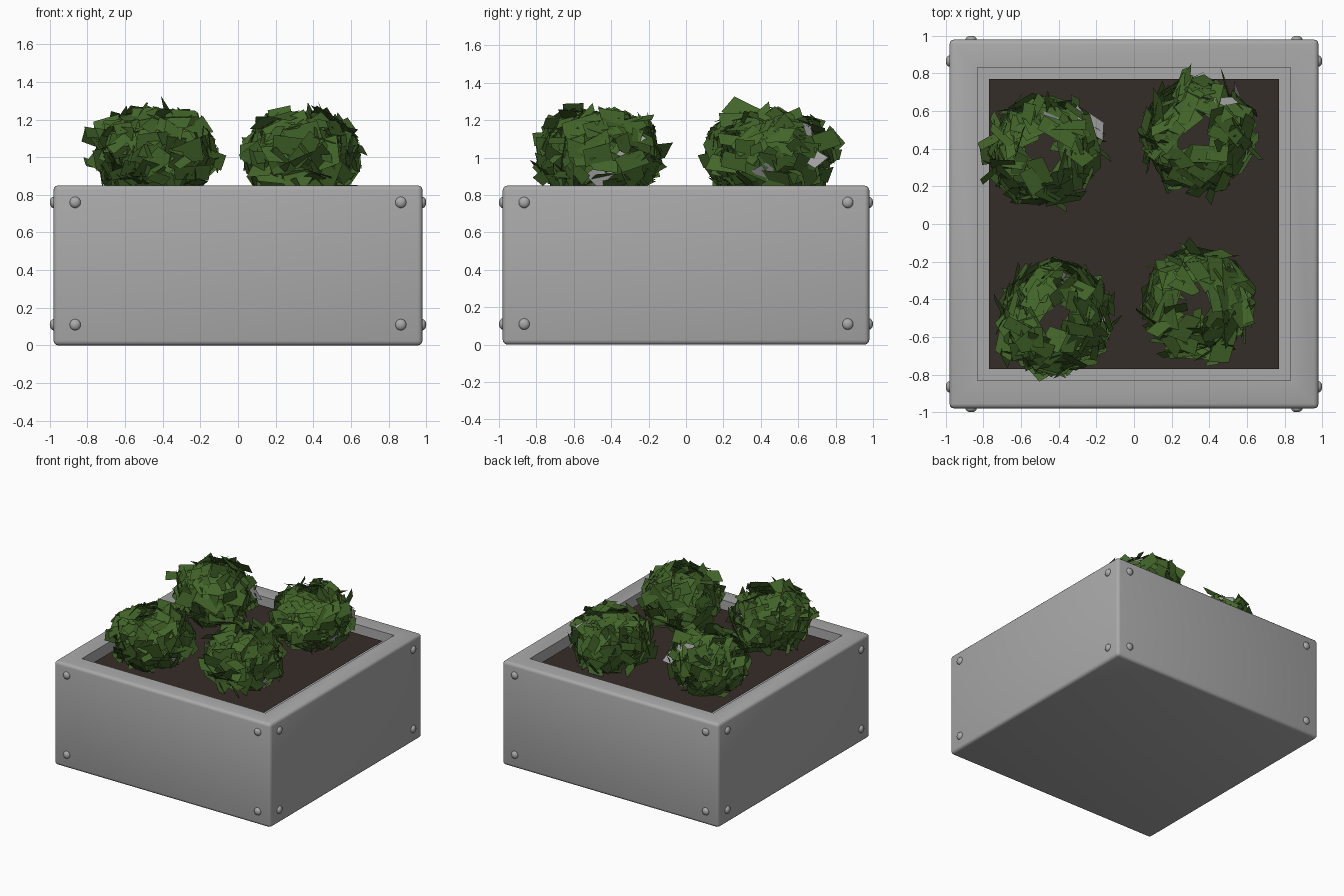
import bpy, bmesh, math, random
from mathutils import Vector, Matrix

if "Cube" in bpy.data.objects:
    bpy.data.objects.remove(bpy.data.objects["Cube"])

random.seed(7)


def material(name, rgb):
    m = bpy.data.materials.new(name)
    m.diffuse_color = (*rgb, 1)
    m.use_nodes = True
    m.node_tree.nodes["Principled BSDF"].inputs["Base Color"].default_value = m.diffuse_color
    return m


GREY = material("planter grey", (0.40, 0.40, 0.40))
SOIL = material("soil brown", (0.036, 0.026, 0.021))
GREEN = material("leaf green", (0.055, 0.13, 0.022))


def make_object(name, bm, *mats):
    mesh = bpy.data.meshes.new(name)
    bm.to_mesh(mesh)
    bm.free()
    for m in mats:
        mesh.materials.append(m)
    ob = bpy.data.objects.new(name, mesh)
    bpy.context.collection.objects.link(ob)
    return ob


def smooth(ob, angle):
    bpy.ops.object.select_all(action='DESELECT')
    ob.select_set(True)
    bpy.context.view_layer.objects.active = ob
    bpy.ops.object.shade_smooth_by_angle(angle=math.radians(angle))


# Planter box: rounded block with a recess sunk into its top
HALF, HEIGHT, INNER = 0.98, 0.85, 0.77
bm = bmesh.new()
bmesh.ops.create_cube(bm, size=1, matrix=Matrix.Translation((0, 0, HEIGHT / 2))
                      @ Matrix.Diagonal((2 * HALF, 2 * HALF, HEIGHT, 1)))
outer_edges = list(bm.edges)
top = max(bm.faces, key=lambda f: f.calc_center_median().z)
bmesh.ops.inset_region(bm, faces=[top], thickness=HALF - INNER)
pit = bmesh.ops.extrude_discrete_faces(bm, faces=[top])['faces'][0]
bmesh.ops.translate(bm, verts=pit.verts, vec=(0, 0, -0.12))
bmesh.ops.bevel(bm, geom=outer_edges, offset=0.025, segments=3, profile=0.5,
                affect='EDGES')
smooth(make_object("planter_box", bm, GREY), 40)

# Soil surface just below the rim
bm = bmesh.new()
bmesh.ops.create_grid(bm, x_segments=1, y_segments=1, size=INNER,
                      matrix=Matrix.Translation((0, 0, 0.81)))
make_object("soil", bm, SOIL)

# Domed rivets, four on every side
bm = bmesh.new()
for side in range(4):
    turn = Matrix.Rotation(side * math.pi / 2, 4, 'Z')
    for x in (-0.865, 0.865):
        for z in (0.11, 0.76):
            bmesh.ops.create_uvsphere(
                bm, u_segments=14, v_segments=8, radius=1,
                matrix=turn @ Matrix.Translation((x, -HALF, z))
                @ Matrix.Diagonal((0.03, 0.02, 0.03, 1)))
smooth(make_object("rivets", bm, GREY), 60)


def bush(name, centre, radius, height, count):
    """Hollow shell of loosely tilted, irregular leaf cards."""
    bm = bmesh.new()
    for i in range(count):
        h = 0.93 - 1.83 * (i + random.random()) / count
        a = i * 2.39996 + random.uniform(-0.3, 0.3)
        r = math.sqrt(1 - h * h)
        out = Vector((r * math.cos(a), r * math.sin(a), h))
        shell = random.uniform(0.88, 1.08)
        pos = Vector(centre) + shell * Vector(
            (out.x * radius, out.y * radius, out.z * height))
        normal = (out + 0.55 * Vector([random.gauss(0, 0.6) for _ in range(3)])).normalized()
        side = normal.cross(Vector((0, 0, 1))).normalized()
        side.rotate(Matrix.Rotation(random.gauss(0, 0.55), 3, normal))
        up = normal.cross(side)
        length, width = random.uniform(0.06, 0.11), random.uniform(0.03, 0.065)
        corners = []
        for sx, sy in ((-1, -1), (1, -1), (1, 1), (-1, 1)):
            corners.append(bm.verts.new(
                pos + side * sx * length * random.uniform(0.65, 1.2)
                + up * sy * width * random.uniform(0.5, 1.2)))
        face = bm.faces.new(corners)
        # A few cards are bare grey
        face.material_index = 1 if i % 60 == 37 else 0
    make_object(name, bm, GREEN, GREY)


# Four bushes
bush("bush_back_left", (-0.48, 0.39, 1.02), 0.27, 0.235, 210)
bush("bush_back_right", (0.34, 0.48, 1.01), 0.275, 0.23, 210)
bush("bush_front_left", (-0.42, -0.50, 1.02), 0.275, 0.235, 210)
bush("bush_front_right", (0.34, -0.42, 1.01), 0.27, 0.23, 210)
